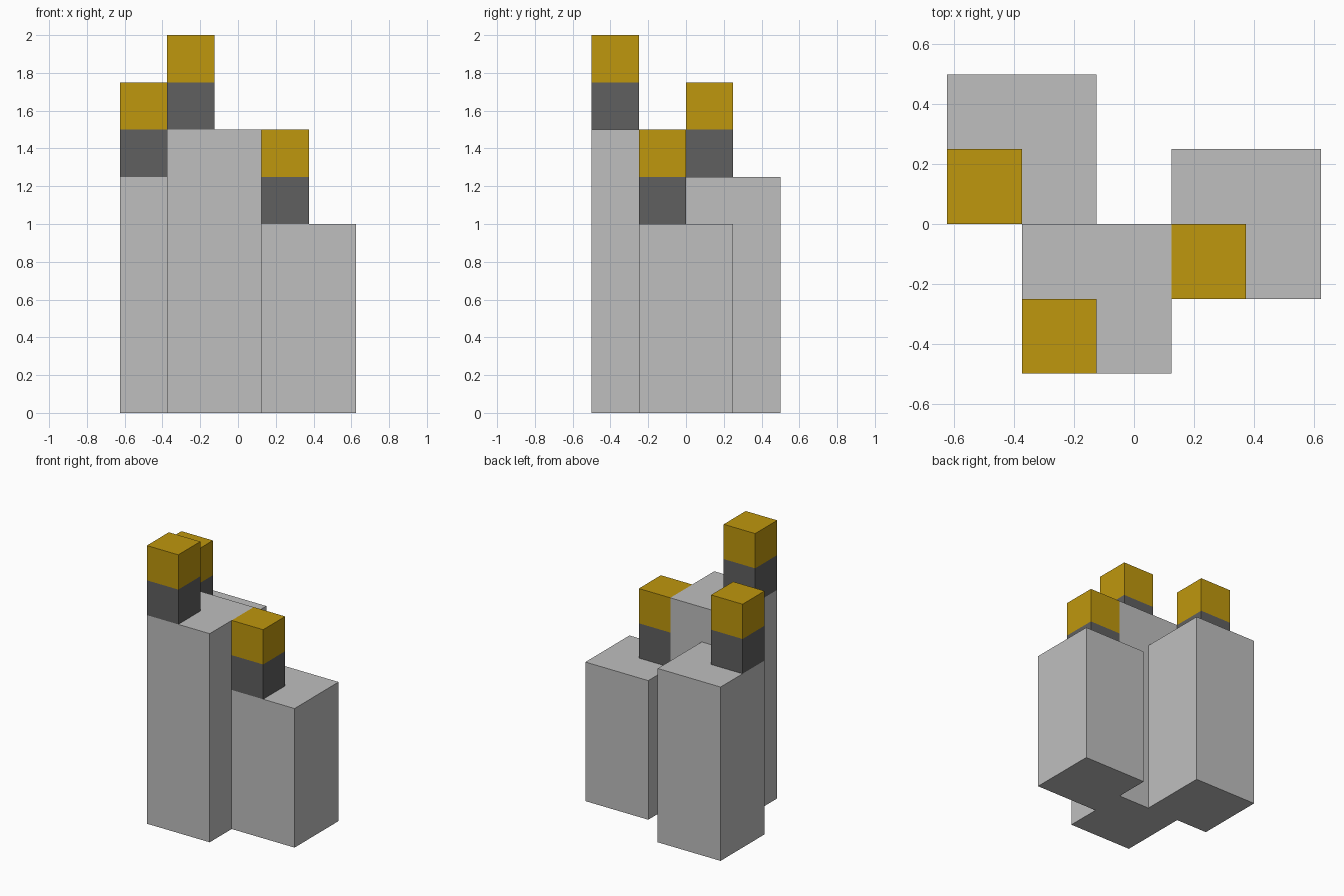
import bpy
import bmesh
from mathutils import Matrix, Vector

cube = bpy.data.objects.get("Cube")
if cube:
    bpy.data.objects.remove(cube, do_unlink=True)


def make_material(name, rgb):
    mat = bpy.data.materials.new(name)
    mat.use_nodes = True
    mat.diffuse_color = (*rgb, 1)
    mat.node_tree.nodes["Principled BSDF"].inputs["Base Color"].default_value = (*rgb, 1)
    return mat


light_grey = make_material("light_grey", (0.52, 0.52, 0.52))
dark_grey = make_material("dark_grey", (0.115, 0.115, 0.115))
gold = make_material("gold", (0.52, 0.309, 0.004))


def make_block(name, corner, size, materials, split_z=None):
    """Box from its lowest corner; faces above split_z take the second material."""
    bm = bmesh.new()
    centre = Vector(corner) + Vector(size) / 2
    bmesh.ops.create_cube(bm, size=1, matrix=Matrix.Translation(centre) @ Matrix.Diagonal((*size, 1)))
    if split_z is not None:
        bmesh.ops.bisect_plane(bm, geom=bm.verts[:] + bm.edges[:] + bm.faces[:],
                               plane_co=(0, 0, split_z), plane_no=(0, 0, 1))
        for face in bm.faces:
            face.material_index = int(face.calc_center_median().z > split_z)
    mesh = bpy.data.meshes.new(name)
    bm.to_mesh(mesh)
    bm.free()
    for mat in materials:
        mesh.materials.append(mat)
    obj = bpy.data.objects.new(name, mesh)
    bpy.context.collection.objects.link(obj)


# Each tower: lowest corner x, y and height
WIDTH, CAP = 0.5, 0.25
towers = {
    "back": (-0.625, 0.0, 1.25),
    "front": (-0.375, -0.5, 1.5),
    "left": (0.125, -0.25, 1.0),
}
for name, (x, y, height) in towers.items():
    # Square column
    make_block(f"{name}_tower", (x, y, 0), (WIDTH, WIDTH, height), [light_grey])
    # Corner post, dark below and gold above
    make_block(f"{name}_post", (x, y, height), (CAP, CAP, 2 * CAP),
               [dark_grey, gold], split_z=height + CAP)
